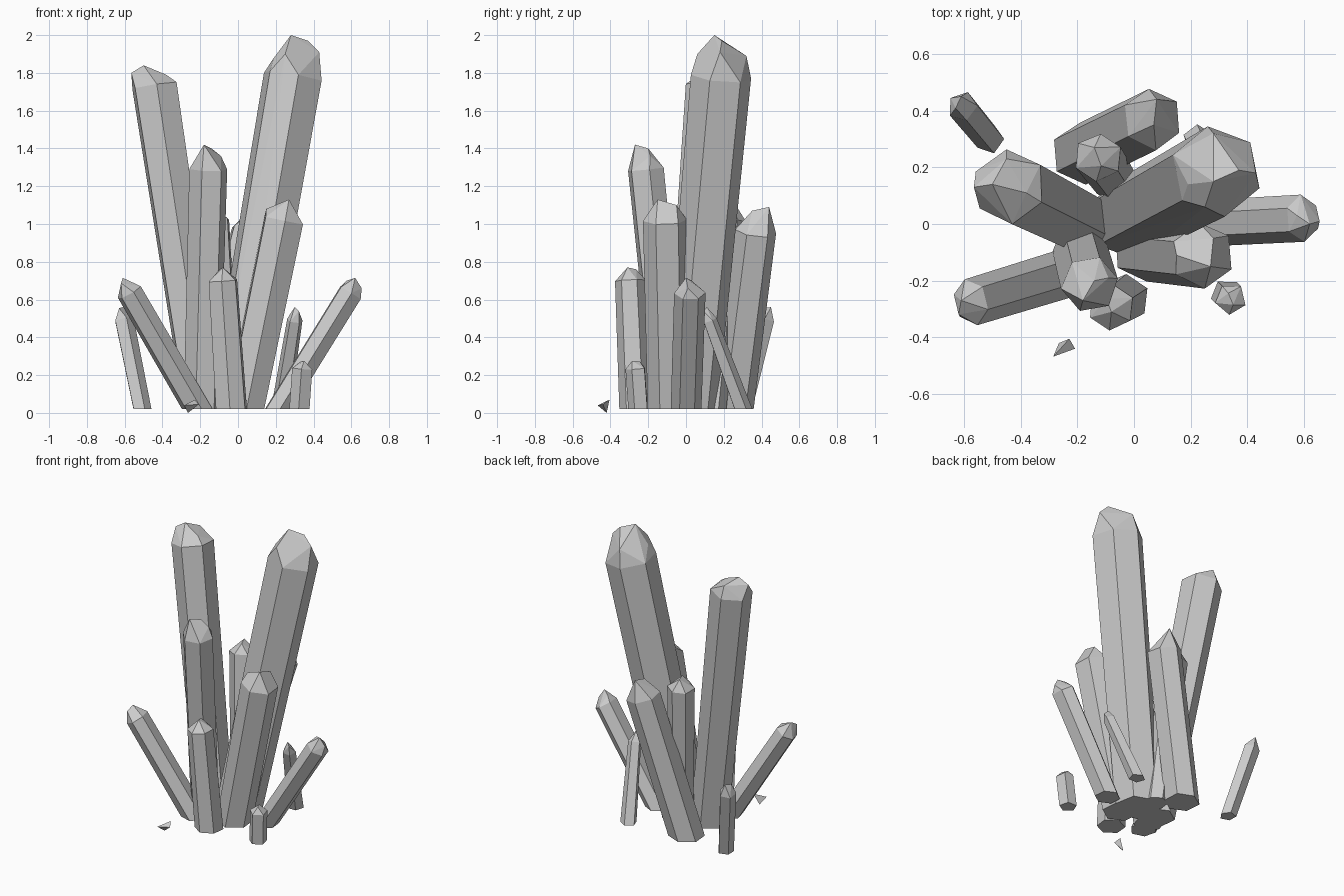
import bpy, bmesh, math, random
from mathutils import Vector

if "Cube" in bpy.data.objects:
    bpy.data.objects.remove(bpy.data.objects["Cube"])

random.seed(4)
BASE_Z = 0.02


def hull_object(name, points):
    """Flat-shaded convex solid around the points."""
    bm = bmesh.new()
    for p in points:
        bm.verts.new(p)
    res = bmesh.ops.convex_hull(bm, input=bm.verts[:])
    junk = {g for key in ("geom_interior", "geom_unused") for g in res[key]
            if isinstance(g, bmesh.types.BMVert)}
    bmesh.ops.delete(bm, geom=list(junk), context='VERTS')
    bmesh.ops.dissolve_limit(bm, angle_limit=math.radians(3),
                             verts=bm.verts[:], edges=bm.edges[:])
    bmesh.ops.recalc_face_normals(bm, faces=bm.faces[:])
    mesh = bpy.data.meshes.new(name)
    bm.to_mesh(mesh)
    bm.free()
    obj = bpy.data.objects.new(name, mesh)
    bpy.context.collection.objects.link(obj)
    return obj


def crystal(name, base, base_r, shoulder, shoulder_r, tip, phase, sides=6, ridge=()):
    """Prism cut flat at the base, with a blunt chisel-shaped point on top."""
    foot = Vector((*base, BASE_Z))
    top = Vector(shoulder)
    tip = Vector(tip)
    axis = (top - foot).normalized()
    points = [tip]
    for i in range(sides):
        a = math.radians(phase) + 2 * math.pi * i / sides
        out = Vector((math.cos(a), math.sin(a), 0)) * random.uniform(0.98, 1.05)
        points.append(foot + out * base_r)
        # shoulder ring sits square to the leaning axis
        points.append(top + (out - axis * out.dot(axis)) * shoulder_r)
    if ridge:
        points += [Vector(p) for p in ridge]
    else:
        # second ridge point on the other side of the axis, a little lower
        rise = (tip - top).dot(axis)
        side = (tip - top) - axis * rise
        points.append(top + axis * rise * 0.85 - side.normalized() * shoulder_r * 0.45)
    return hull_object(name, points)


# Large crystals
crystal("tall_right_crystal", (-0.015, 0.02), 0.15, (0.29, 0.185, 1.78), 0.165, (0.28, 0.15, 2.0), 40,
        ridge=[(0.37, 0.19, 1.97), (0.43, 0.18, 1.91), (0.19, 0.14, 1.88), (0.28, 0.32, 1.89), (0.25, 0.06, 1.9)])
crystal("tall_left_crystal", (-0.18, 0.0), 0.115, (-0.44, 0.13, 1.73), 0.13, (-0.50, 0.14, 1.84), 35,
        ridge=[(-0.38, 0.11, 1.79), (-0.565, 0.13, 1.80), (-0.45, 0.23, 1.80)])
crystal("front_left_crystal", (-0.19, -0.08), 0.095, (-0.155, -0.21, 1.29), 0.10, (-0.18, -0.27, 1.42), 10,
        ridge=[(-0.14, -0.20, 1.40), (-0.09, -0.19, 1.36)])
crystal("front_right_crystal", (0.035, -0.09), 0.11, (0.24, -0.11, 1.02), 0.115, (0.27, -0.15, 1.13), 35,
        ridge=[(0.28, -0.05, 1.10), (0.15, -0.11, 1.08)])
crystal("back_crystal", (-0.18, 0.25), 0.11, (0.065, 0.37, 0.96), 0.11, (0.08, 0.44, 1.09), 35,
        ridge=[(0.07, 0.35, 1.07)])
crystal("rear_middle_crystal", (-0.06, 0.14), 0.075, (-0.125, 0.235, 1.02), 0.085, (-0.14, 0.27, 1.09), 25)

# Short crystals around the cluster
crystal("front_short_crystal", (-0.035, -0.265), 0.087, (-0.08, -0.295, 0.70), 0.08, (-0.08, -0.31, 0.77), 25)
crystal("left_leaning_crystal", (-0.215, -0.165), 0.085, (-0.575, -0.275, 0.64), 0.082, (-0.61, -0.27, 0.715), 45)
crystal("right_leaning_crystal", (0.215, 0.0), 0.08, (0.595, 0.02, 0.635), 0.082, (0.62, 0.0, 0.715), 35,
        ridge=[(0.575, 0.03, 0.70), (0.655, 0.01, 0.66)])

# Small outer crystals
crystal("back_right_small_crystal", (0.225, 0.30), 0.052, (0.30, 0.125, 0.49), 0.042, (0.30, 0.11, 0.56), 20, 5)
crystal("back_left_small_crystal", (-0.51, 0.30), 0.052, (-0.605, 0.415, 0.49), 0.055, (-0.61, 0.45, 0.56), 0, 5)
crystal("front_right_tiny_crystal", (0.325, -0.25), 0.056, (0.34, -0.265, 0.235), 0.056, (0.35, -0.285, 0.275), 50, 5)

# Loose shard lying on the ground
hull_object("loose_shard", [(-0.285, -0.468, 0.04), (-0.228, -0.405, 0.07),
                            (-0.208, -0.44, 0.045), (-0.265, -0.42, 0.0)])
